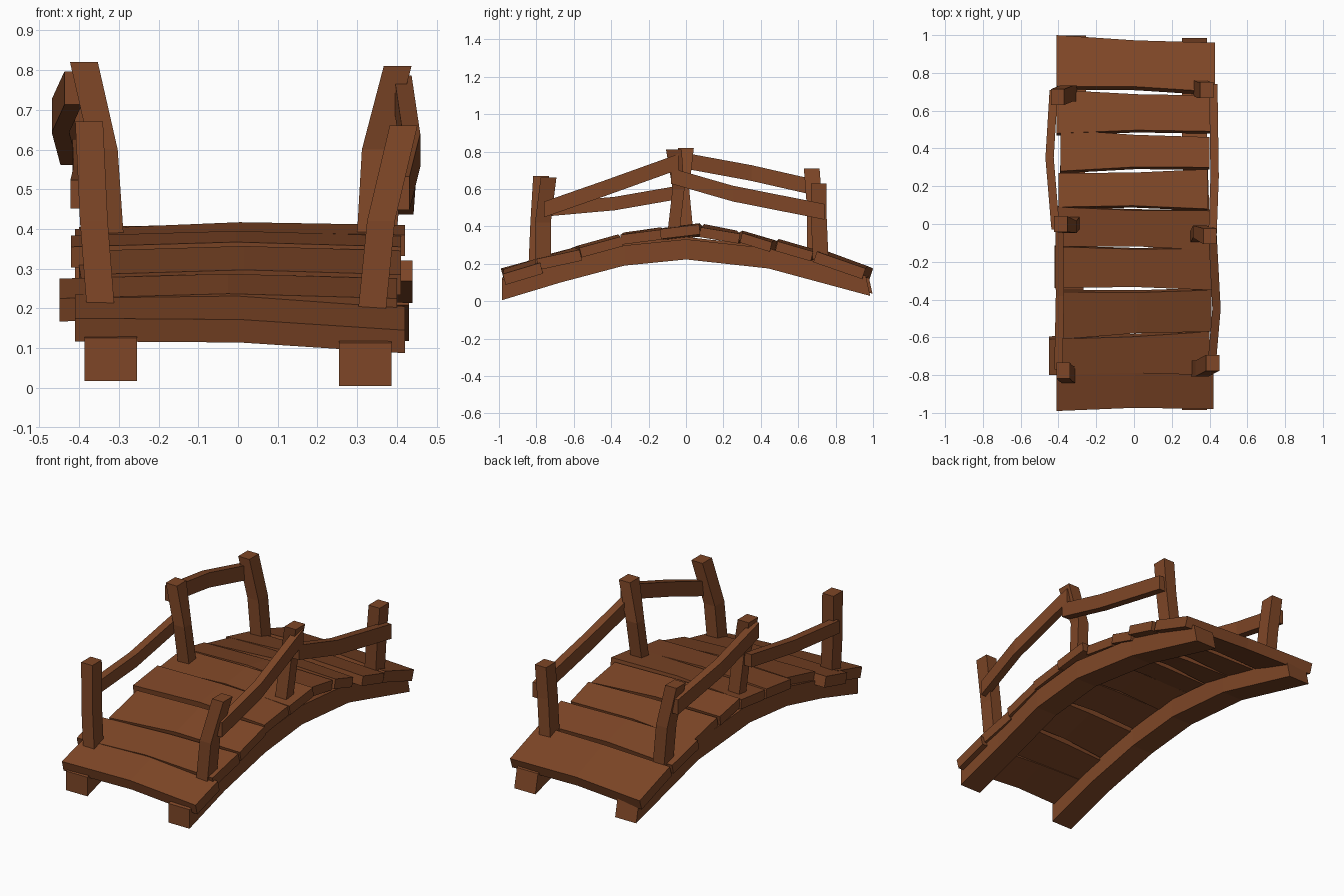
import bpy
import bmesh
import math

if "Cube" in bpy.data.objects:
    bpy.data.objects.remove(bpy.data.objects["Cube"])

wood = bpy.data.materials.new("brown wood")
wood.diffuse_color = (0.21, 0.062, 0.02, 1)
wood.use_nodes = True
wood.node_tree.nodes["Principled BSDF"].inputs["Base Color"].default_value = wood.diffuse_color


def loft(name, rings):
    """Closed flat-faced bar through a list of four-point rings."""
    bm = bmesh.new()
    rows = [[bm.verts.new(p) for p in r] for r in rings]
    bm.faces.new(rows[0])
    bm.faces.new(rows[-1])
    for a, b in zip(rows, rows[1:]):
        for k in range(4):
            n = (k + 1) % 4
            bm.faces.new((a[k], b[k], b[n], a[n]))
    bmesh.ops.recalc_face_normals(bm, faces=bm.faces)
    me = bpy.data.meshes.new(name)
    bm.to_mesh(me)
    bm.free()
    me.materials.append(wood)
    bpy.context.collection.objects.link(bpy.data.objects.new(name, me))


def upright_ring(x, y, z, hx, hz, lean=0.0):
    """Ring in the x-z plane, for bars running along y."""
    return [(x - hx, y + lean, z - hz), (x + hx, y + lean, z - hz),
            (x + hx, y - lean, z + hz), (x - hx, y - lean, z + hz)]


def flat_ring(x, y, z, hx, hy):
    """Ring in the x-y plane, for posts."""
    return [(x - hx, y - hy, z), (x + hx, y - hy, z), (x + hx, y + hy, z), (x - hx, y + hy, z)]


# Arched beams: (y, centre z)
arch = [(-0.985, 0.065), (-0.67, 0.16), (-0.33, 0.25), (0, 0.283), (0.44, 0.235), (0.985, 0.088)]
for side, name in ((-1, "left_beam"), (1, "right_beam")):
    rings = []
    for i, (y, z) in enumerate(arch):
        x = side * (0.32 + (0.015 if i in (2, 3) else 0))
        lean = 0.012 if i == 5 else 0.0
        rings.append(upright_ring(x, y - (lean if side > 0 else 0), z - side * 0.006, 0.066, 0.054, lean))
    loft(name, rings)

# Deck planks: x left, x right, y left front/back, y right front/back, top z front/back, right end drop
planks = [
    (-0.41, 0.42, -0.99, -0.77, -0.98, -0.78, 0.175, 0.235, 0.03),
    (-0.45, 0.40, -0.80, -0.61, -0.80, -0.57, 0.225, 0.275, 0.0),
    (-0.38, 0.41, -0.61, -0.36, -0.57, -0.35, 0.285, 0.345, 0.0),
    (-0.42, 0.41, -0.34, -0.12, -0.35, -0.13, 0.355, 0.383, 0.0),
    (-0.41, 0.42, -0.12, 0.09, -0.14, 0.07, 0.375, 0.40, -0.01),
    (-0.40, 0.39, 0.09, 0.27, 0.08, 0.29, 0.405, 0.37, 0.01),
    (-0.39, 0.40, 0.28, 0.50, 0.30, 0.46, 0.365, 0.315, 0.0),
    (-0.41, 0.44, 0.48, 0.71, 0.49, 0.68, 0.32, 0.265, 0.0),
    (-0.41, 0.43, 0.73, 1.00, 0.70, 0.96, 0.265, 0.175, 0.0),
]
for i, (xl, xr, l0, l1, r0, r1, z0, z1, drop) in enumerate(planks):
    rings = []
    slope = math.atan2(z1 - z0, l1 - l0)
    thick = 0.06 if i in (0, 1, 8) else 0.053
    sy, sz = thick * math.sin(slope), thick * math.cos(slope)
    for t in (0, 0.5, 1):
        mid = 4 * t * (1 - t)
        x = xl + (xr - xl) * t
        y0 = l0 + (r0 - l0) * t + 0.012 * mid
        y1 = l1 + (r1 - l1) * t - 0.008 * mid
        dz = -drop * t + 0.012 * mid
        rings.append([(x, y0 + sy, z0 + dz - sz), (x, y1 + sy, z1 + dz - sz),
                      (x, y1, z1 + dz), (x, y0, z0 + dz)])
    loft(f"deck_plank_{i + 1}", rings)

# Crooked posts: bottom, bend and top centres
posts = {
    "front_left_post": [(-0.345, -0.80, 0.19), (-0.363, -0.79, 0.42), (-0.375, -0.775, 0.67)],
    "front_right_post": [(0.337, -0.765, 0.19), (0.36, -0.765, 0.42), (0.417, -0.735, 0.66)],
    "middle_left_post": [(-0.32, 0.01, 0.34), (-0.338, -0.015, 0.6), (-0.388, 0.0, 0.82)],
    "middle_right_post": [(0.332, -0.07, 0.34), (0.347, -0.04, 0.6), (0.402, -0.065, 0.81)],
    "back_left_post": [(-0.337, 0.69, 0.23), (-0.36, 0.69, 0.48), (-0.405, 0.672, 0.71)],
    "back_right_post": [(0.35, 0.72, 0.22), (0.37, 0.71, 0.45), (0.385, 0.71, 0.63)],
}
for name, pts in posts.items():
    slim = 0.032 if name.startswith("middle") else 0.042
    widths = (slim, slim, 0.042)
    loft(name, [flat_ring(*p, 0.035, w) for p, w in zip(pts, widths)])

# Handrails fixed outside the posts
rails = {
    "front_left_rail": [(-0.40, -0.77, 0.487), (-0.392, -0.38, 0.522), (-0.395, 0.01, 0.59)],
    "front_right_rail": [(0.41, -0.76, 0.49), (0.437, -0.45, 0.598), (0.415, -0.04, 0.745)],
    "back_left_rail": [(-0.415, -0.03, 0.755), (-0.447, 0.35, 0.685), (-0.425, 0.71, 0.603)],
    "back_right_rail": [(0.415, -0.08, 0.67), (0.427, 0.25, 0.575), (0.42, 0.74, 0.478)],
}
for name, pts in rails.items():
    tall = 0.036 if name == "front_left_rail" else 0.042
    loft(name, [upright_ring(*p, 0.022, tall) for p in pts])
